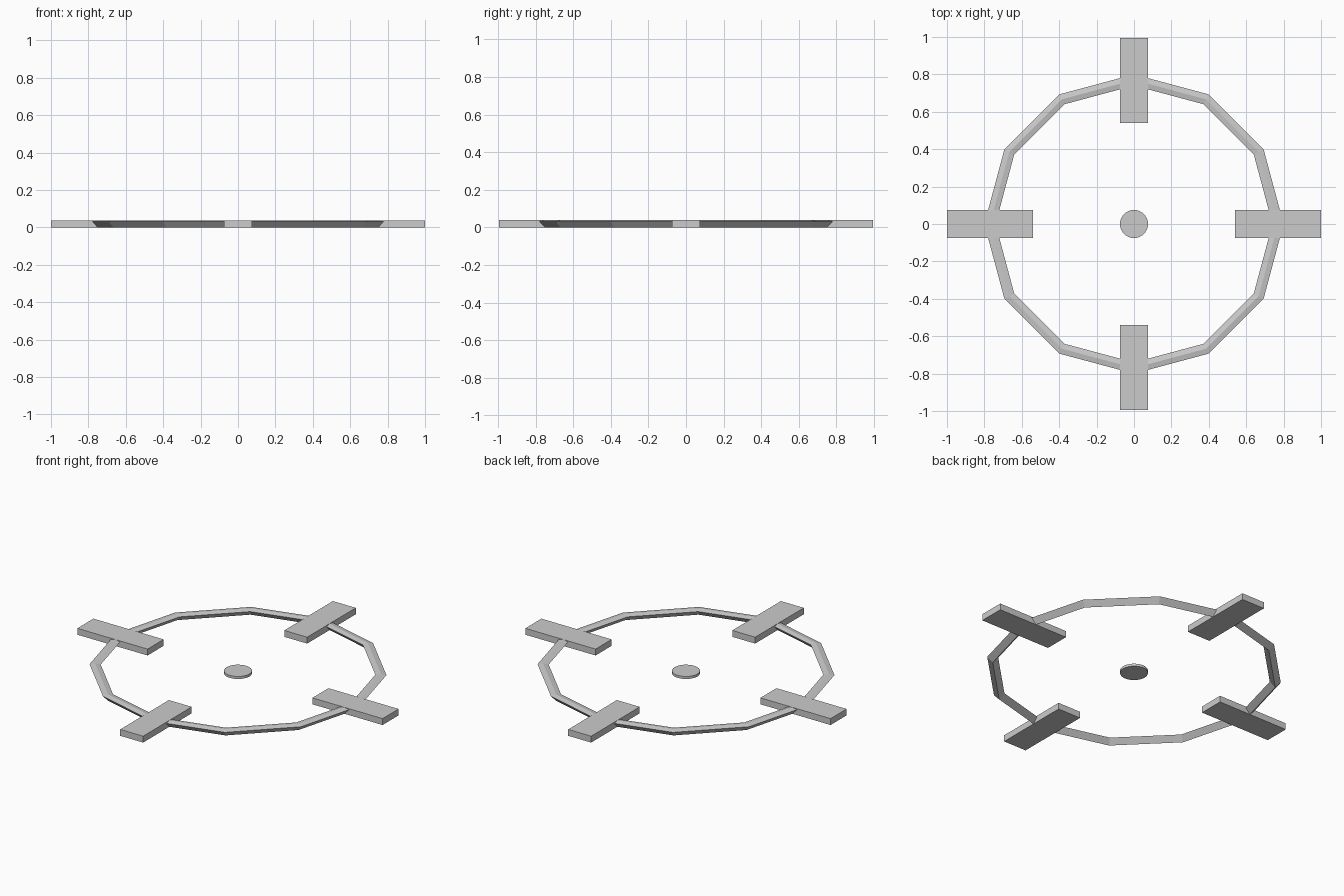
import bpy, bmesh
from math import cos, sin, pi

if "Cube" in bpy.data.objects:
    bpy.data.objects.remove(bpy.data.objects["Cube"])

H = 0.038  # overall thickness


def finish(name, bm):
    bmesh.ops.recalc_face_normals(bm, faces=bm.faces)
    me = bpy.data.meshes.new(name)
    bm.to_mesh(me)
    bm.free()
    ob = bpy.data.objects.new(name, me)
    bpy.context.collection.objects.link(ob)
    return ob


# Twelve-sided ring: kite section with a shallow ridge on top and a keel below
bm = bmesh.new()
profile = [(0.80, 0.032), (0.77, H), (0.74, 0.032), (0.77, 0.0)]
rings = []
for i in range(12):
    a = i * pi / 6
    rings.append([bm.verts.new((r * cos(a), r * sin(a), z)) for r, z in profile])
for i in range(12):
    p, q = rings[i], rings[(i + 1) % 12]
    for j in range(4):
        k = (j + 1) % 4
        bm.faces.new((p[j], q[j], q[k], p[k]))
finish("ring", bm)


# Four flat bars crossing the ring
def bar(name, angle, inner, outer, width):
    bm = bmesh.new()
    bmesh.ops.create_cube(bm, size=1)
    for v in bm.verts:
        v.co.x = inner if v.co.x < 0 else outer
        v.co.y *= width
        v.co.z = 0 if v.co.z < 0 else H
    finish(name, bm).rotation_euler.z = angle


for i, side in enumerate(("right", "back", "left", "front")):
    bar(side + "_bar", i * pi / 2, 0.54, 1.0 if i % 2 == 0 else 0.995, 0.15)

# Thin centre disc
bpy.ops.mesh.primitive_cylinder_add(vertices=32, radius=0.075, depth=0.015,
                                    location=(0, 0, H / 2))
disc = bpy.context.object
disc.name = "centre_disc"
bpy.ops.object.shade_smooth_by_angle()
